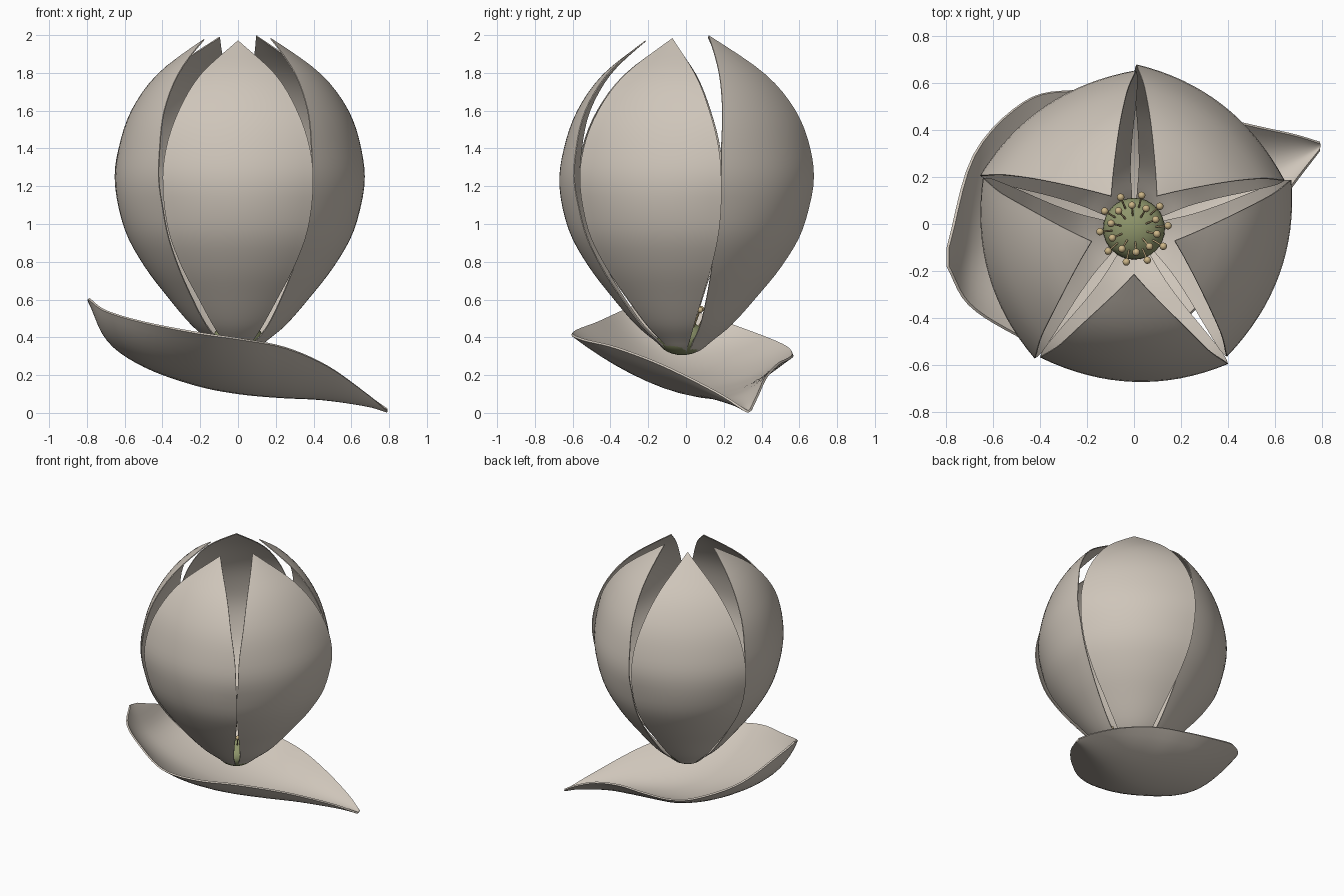
import bpy, bmesh, math
from mathutils import Vector, Matrix

if "Cube" in bpy.data.objects:
    bpy.data.objects.remove(bpy.data.objects["Cube"])

CENTRE = Vector((0, -0.015, 0))


def material(name, rgb):
    m = bpy.data.materials.new(name)
    m.diffuse_color = (*rgb, 1)
    m.use_nodes = True
    m.node_tree.nodes["Principled BSDF"].inputs["Base Color"].default_value = m.diffuse_color
    return m


PETAL = material("pale petal", (0.62, 0.56, 0.49))
GREEN = material("soft green", (0.27, 0.30, 0.145))
TAN = material("pollen tan", (0.60, 0.46, 0.24))


def spline(points, steps):
    """Catmull-Rom curve through the points."""
    pts = [Vector(p) for p in points]
    pts = [2 * pts[0] - pts[1]] + pts + [2 * pts[-1] - pts[-2]]
    out = []
    for i in range(1, len(pts) - 2):
        a, b, c, d = pts[i - 1:i + 3]
        for s in range(steps):
            t = s / steps
            out.append(0.5 * (2 * b + (c - a) * t + (2 * a - 5 * b + 4 * c - d) * t ** 2
                              + (3 * b - a - 3 * c + d) * t ** 3))
    return out + [pts[-2]]


def finish(obj, mat, angle=40):
    obj.data.materials.append(mat)
    bpy.ops.object.select_all(action='DESELECT')
    obj.select_set(True)
    bpy.context.view_layer.objects.active = obj
    for mod in list(obj.modifiers):
        bpy.ops.object.modifier_apply(modifier=mod.name)
    bpy.ops.object.shade_smooth_by_angle(angle=math.radians(angle))


def sheet(name, rows, thickness):
    """Thin shell lofted through equally long rows of points."""
    bm = bmesh.new()
    grid = [[bm.verts.new(p) for p in row] for row in rows]
    for r0, r1 in zip(grid, grid[1:]):
        for i in range(len(r0) - 1):
            bm.faces.new((r0[i], r0[i + 1], r1[i + 1], r1[i]))
    bmesh.ops.remove_doubles(bm, verts=bm.verts, dist=0.0005)
    bmesh.ops.recalc_face_normals(bm, faces=bm.faces)
    mesh = bpy.data.meshes.new(name)
    bm.to_mesh(mesh)
    bm.free()
    obj = bpy.data.objects.new(name, mesh)
    bpy.context.collection.objects.link(obj)
    mod = obj.modifiers.new("thickness", 'SOLIDIFY')
    mod.thickness = thickness
    mod.offset = 0
    finish(obj, PETAL)
    return obj


# Upright petals: (radius, half width, height) from base to tip
profile = [(0.0, 0.012, 0.31), (0.08, 0.042, 0.33), (0.15, 0.08, 0.385),
           (0.25, 0.134, 0.47), (0.37, 0.210, 0.61), (0.50, 0.299, 0.78),
           (0.603, 0.368, 0.97), (0.652, 0.397, 1.2), (0.628, 0.38, 1.4),
           (0.557, 0.312, 1.6), (0.422, 0.197, 1.79)]
ACROSS = 16
# (tip radius, tip height, overall girth) going round from the front
tips = ((0.198, 1.97, 1.0), (0.183, 1.982, 0.99), (0.168, 1.997, 0.98),
        (0.168, 1.99, 0.975), (0.19, 1.977, 0.99))
for k, (tip_r, tip_z, girth) in enumerate(tips):
    turn = Matrix.Rotation(math.radians(72 * k), 3, 'Z')
    rows = []
    for r, w, z in spline(profile + [(tip_r, 0.0, tip_z)], 4):
        w = max(w, 0)
        flat = 1.2 + 0.5 * min(max((z - 1.1) / 0.5, 0), 1)
        bend = 2 * max(flat * r, 0.1)
        row = []
        for i in range(ACROSS + 1):
            x = w * (2 * i / ACROSS - 1)
            # one edge sits slightly outside its neighbour
            y = -r * girth + x * x / bend - 0.035 * x
            row.append(turn @ Vector((x, y, z)) + CENTRE)
        rows.append(row)
    sheet(f"upright_petal_{k + 1}", rows, 0.006)

# Fallen petal: front rim, keel and back rim, from pointed tip to raised end
front = [(0.79, 0.315, 0.012), (0.67, 0.16, 0.11), (0.47, -0.12, 0.25), (0.25, -0.37, 0.345),
         (0.02, -0.55, 0.39), (-0.22, -0.60, 0.425), (-0.50, -0.47, 0.48),
         (-0.70, -0.34, 0.54), (-0.79, -0.18, 0.605)]
keel = [(0.79, 0.33, 0.008), (0.68, 0.27, 0.04), (0.45, 0.16, 0.075), (0.22, 0.07, 0.088),
        (0.0, 0.0, 0.11), (-0.22, -0.04, 0.155), (-0.50, -0.08, 0.255),
        (-0.69, -0.11, 0.39), (-0.79, -0.15, 0.60)]
back = [(0.79, 0.345, 0.02), (0.68, 0.378, 0.09), (0.47, 0.425, 0.19), (0.22, 0.49, 0.26),
        (-0.02, 0.54, 0.285), (-0.27, 0.565, 0.31), (-0.47, 0.515, 0.36),
        (-0.68, 0.29, 0.45), (-0.79, -0.10, 0.59)]
rows = []
for f, c, b in zip(*(spline(e, 5) for e in (front, keel, back))):
    row = []
    for i in range(17):
        t = i / 8 - 1
        power = 1.7 if t < 0 else 2.2
        row.append(c + (b - f) * t / 2 + ((b + f) / 2 - c) * abs(t) ** power)
    rows.append(row)
sheet("fallen_petal", rows, 0.012)

# Green flower centre
HUB = Vector((0, -0.02, 0.395))
bpy.ops.mesh.primitive_uv_sphere_add(segments=32, ring_count=16, radius=0.131, location=HUB)
hub = bpy.context.object
hub.name = "flower_centre"
hub.scale.z = 0.68
finish(hub, GREEN)

# Stamens: two alternating rings of stalks with round heads
for k in range(20):
    a = math.radians(18 * k + 5)
    out = Vector((math.cos(a), math.sin(a), 0))
    inner = k % 2
    base = HUB + out * (0.055 if inner else 0.09) + Vector((0, 0, 0.075 if inner else 0.055))
    head = HUB + out * (0.1 if inner else 0.145) + Vector((0, 0, 0.155 if inner else 0.15))
    d = head - base
    bpy.ops.mesh.primitive_cylinder_add(vertices=8, radius=0.004, depth=d.length,
                                        location=(base + head) / 2,
                                        rotation=d.to_track_quat('Z', 'Y').to_euler())
    stalk = bpy.context.object
    stalk.name = f"stamen_stalk_{k + 1}"
    finish(stalk, TAN, 60)
    bpy.ops.mesh.primitive_uv_sphere_add(segments=12, ring_count=8, radius=0.016, location=head)
    tip = bpy.context.object
    tip.name = f"stamen_head_{k + 1}"
    finish(tip, TAN)
